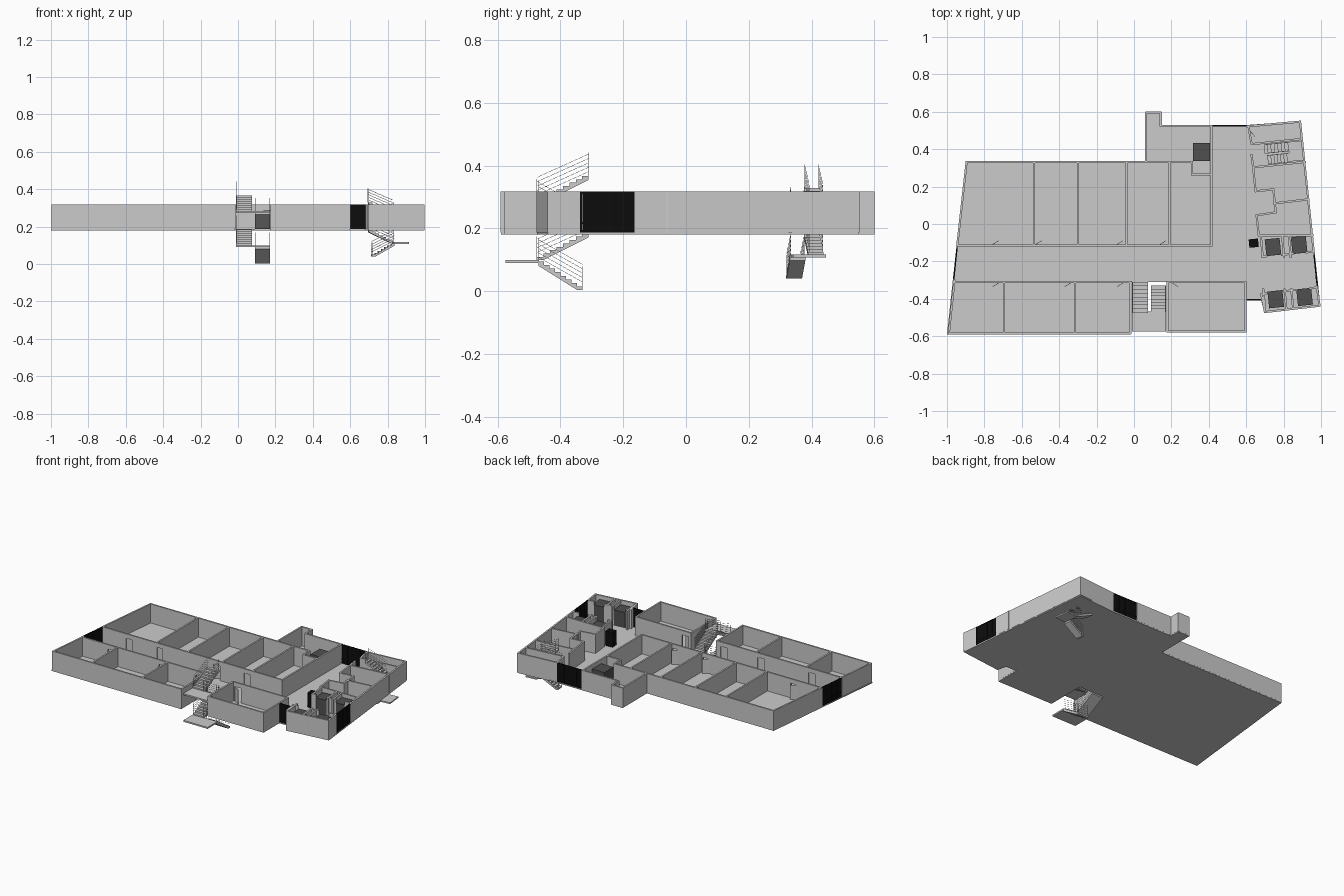
import bpy, bmesh, math
from mathutils import Vector, Matrix

if "Cube" in bpy.data.objects:
    bpy.data.objects.remove(bpy.data.objects["Cube"])

Z0, Z1, T = 0.187, 0.317, 0.011      # floor level, wall top, wall thickness


def mat(name, c):
    m = bpy.data.materials.new(name)
    m.diffuse_color = (*c, 1)
    m.use_nodes = True
    m.node_tree.nodes["Principled BSDF"].inputs["Base Color"].default_value = m.diffuse_color
    return m


BLACK = mat("black_glazing", (0.004, 0.004, 0.004))
DARK = mat("dark_metal", (0.08, 0.08, 0.08))


def finish(bm, name, material=None):
    bmesh.ops.recalc_face_normals(bm, faces=bm.faces)
    me = bpy.data.meshes.new(name)
    bm.to_mesh(me)
    bm.free()
    ob = bpy.data.objects.new(name, me)
    bpy.context.collection.objects.link(ob)
    if material:
        me.materials.append(material)
    return ob


def prism(bm, pts, vec):
    f = bm.faces.new([bm.verts.new(p) for p in pts])
    r = bmesh.ops.extrude_face_region(bm, geom=[f])
    bmesh.ops.translate(bm, vec=vec, verts=[v for v in r["geom"] if isinstance(v, bmesh.types.BMVert)])


def bar(bm, a, b, t, z0, z1):
    """Upright slab between two plan points."""
    a, b = Vector(a), Vector(b)
    d = (b - a).normalized()
    n = Vector((-d.y, d.x)) * t / 2
    prism(bm, [(*p, z0) for p in (a + n, b + n, b - n, a - n)], (0, 0, z1 - z0))


def rod(bm, a, b, t=0.0016):
    a, b = Vector(a), Vector(b)
    d = b - a
    m = Matrix.Translation((a + b) / 2) @ d.to_track_quat('Z', 'Y').to_matrix().to_4x4()
    bmesh.ops.create_cube(bm, size=1, matrix=m @ Matrix.Diagonal((t, t, d.length, 1)))


# floor slab, notched around the main staircase
outline = [(-1, -.59), (-.9, .337), (.06, .337), (.06, .6), (.148, .6), (.148, .53), (.61, .53),
           (.89, .55), (.997, -.44), (.697, -.475), (.68, -.41), (.6, -.41), (.6, -.58),
           (.175, -.58), (.175, -.31), (-.018, -.31), (-.018, -.59)]
bm = bmesh.new()
prism(bm, [(x, y, Z0 - .007) for x, y in outline], (0, 0, .007))
finish(bm, "floor_slab")

walls, leaves = bmesh.new(), bmesh.new()


def wall(pts, doors=(), side=1):
    """Wall run along pts; doors are distances along a straight run."""
    for a, b in zip(pts, pts[1:]):
        a, b = Vector(a), Vector(b)
        d = (b - a).normalized()
        s = a - d * T * .4
        for q in doors:
            p0, p1 = a + d * q, a + d * (q + .048)
            bar(walls, s, p0, T, Z0, Z1)
            bar(walls, p0, p1, T, Z0 + .1, Z1)
            ang = math.radians(32) * side
            e = Matrix.Rotation(ang, 2) @ d
            bar(leaves, p0, p0 + e * .048, .003, Z0, Z0 + .098)
            s = p1
        bar(walls, s, b + d * T * .4, T, Z0, Z1)


# main block outer walls
i = .005
wall([(-.96, -.3), (-.995 + i, -.585), (-.02, -.585), (-.02, -.31)])
wall([(-.945, -.115), (-.9 + i, .332), (.31, .332), (.31, .265), (.415, .265)])
wall([(.065, .332), (.065, .595), (.143, .595), (.143, .525), (.415, .525), (.415, -.115)])
wall([(.18, -.31), (.18, -.575), (.595, -.575), (.595, -.31)])
# corridor walls with doors
wall([(-.94, -.115), (.415, -.115)], [.175, .405, .84, 1.07])
wall([(-.02, -.31), (-.965, -.31)], [.03, .31, .695], 1)
wall([(.18, -.31), (.595, -.31)], [.015], -1)
# room dividers
for x in (-.535, -.3, -.04, .19):
    wall([(x, -.115), (x, .332)])
for x in (-.695, -.315):
    wall([(x, -.31), (x, -.585)])
# angled wing: outer walls
wall([(.605, .522), (.888, .547), (.962, -.16)])
wall([(.978, -.335), (.992, -.437), (.7, -.471), (.68, -.375)])
# angled wing: partitions
wall([(.612, .522), (.628, .43)], [.02], 1)
wall([(.63, .427), (.9, .455)])
wall([(.637, .303), (.915, .332)])
wall([(.628, .37), (.637, .303), (.65, .175), (.745, .185), (.758, .062), (.655, .047)])
wall([(.747, .11), (.933, .132)])
wall([(.655, .047), (.667, -.06), (.955, -.06)])
# lift shafts
for y0, y1, dx in ((-.06, -.175, 0), (-.35, -.455, .013)):
    for x in (.688, .802, .838):
        wall([(x + dx - .01, y0), (x + dx, y1)])
for a, b in (((.685, -.175), (.71, -.172)), ((.79, -.165), (.85, -.158)), ((.92, -.152), (.962, -.147)),
             ((.682, -.375), (.71, -.37)), ((.8, -.36), (.86, -.353)), ((.94, -.345), (.978, -.338))):
    wall([a, b])
finish(walls, "walls")
finish(leaves, "door_leaves")

# lift cars
bm = bmesh.new()
for x, y in ((.743, -.123), (.883, -.112), (.758, -.402), (.912, -.39)):
    m = Matrix.Translation((x, y, Z0 + .053)) @ Matrix.Rotation(math.radians(6), 4, 'Z')
    bmesh.ops.create_cube(bm, size=1, matrix=m @ Matrix.Diagonal((.08, .09, .104, 1)))
bmesh.ops.create_cube(bm, size=1, matrix=Matrix.Translation((.361, .385, Z0 + .053)) @ Matrix.Diagonal((.092, .098, .104, 1)))
finish(bm, "lift_cars", DARK)

# black information column
bm = bmesh.new()
bar(bm, (.615, -.105), (.665, -.1), .045, Z0, Z0 + .1)
finish(bm, "lobby_column", BLACK)


# glazed panels with mullions
def glazing(name, a, b, n):
    bm, fr = bmesh.new(), bmesh.new()
    a, b = Vector(a), Vector(b)
    bar(bm, a, b, .004, Z0, Z1)
    for k in range(n + 1):
        p = a.lerp(b, k / n)
        rod(fr, (*p, Z0), (*p, Z1), .008)
    for z in (Z0 + .004, Z0 + .03, Z1 - .004):
        rod(fr, (*a, z), (*b, z), .007)
    finish(bm, name + "_glass", BLACK)
    finish(fr, name + "_frame", BLACK)


glazing("corridor_window", (-.945, -.115), (-.965, -.31), 4)
glazing("lobby_window", (.962, -.16), (.98, -.335), 4)
glazing("rear_window", (.415, .525), (.605, .525), 4)
glazing("front_window", (.6, -.405), (.683, -.405), 2)

# staircases: each flight is a stepped profile swept sideways, with rails
def flight(name, start, ang, run, rise, n, width):
    """Climbs from start along ang; width extends to both sides equally."""
    m = Matrix.Translation(start) @ Matrix.Rotation(ang, 4, 'Z')
    r, h, w = run / n, rise / n, width / 2
    prof = [(0, 0)]
    for k in range(n):
        prof += [(k * r, (k + 1) * h), ((k + 1) * r, (k + 1) * h)]
    prof += [(run, rise - h * 1.2), (r, 0)]
    bm = bmesh.new()
    prism(bm, [m @ Vector((s, -w, z)) for s, z in prof], m.to_3x3() @ Vector((0, width, 0)))
    finish(bm, name)
    bm = bmesh.new()
    for y in (-w + .003, w - .003):
        for k in range(1, 6):
            z = .07 * k / 5
            rod(bm, m @ Vector((0, y, h + z)), m @ Vector((run, y, rise + z)), .0012)
        for s, z in ((0, 0), (run, rise)):
            rod(bm, m @ Vector((s, y, z)), m @ Vector((s, y, z + .075)))
    finish(bm, name + "_railing")


H = math.pi / 2
for k, z in enumerate((.004, .187)):
    # main stair
    flight(f"main_flight_{k}_a", (.13, -.33, z), -H, .14, .09, 8, .08)
    flight(f"main_flight_{k}_b", (.033, -.475, z + .095), H, .165, .085, 8, .085)
    bm = bmesh.new()
    bar(bm, (-.012, -.522), (.172, -.522), .106, z + .086, z + .096)
    finish(bm, f"main_landing_{k}")
    # wing stair
    z = (.04, .187)[k]
    a = math.radians(6)
    flight(f"wing_flight_{k}_a", (.715, .343, z), a, .12, .07, 7, .05)
    flight(f"wing_flight_{k}_b", (.826, .414, z + .076), a + math.pi, .13, .066, 7, .05)
    bm = bmesh.new()
    bar(bm, (.828, .386), (.908, .394), .105, z + .068, z + .077)
    finish(bm, f"wing_landing_{k}")
